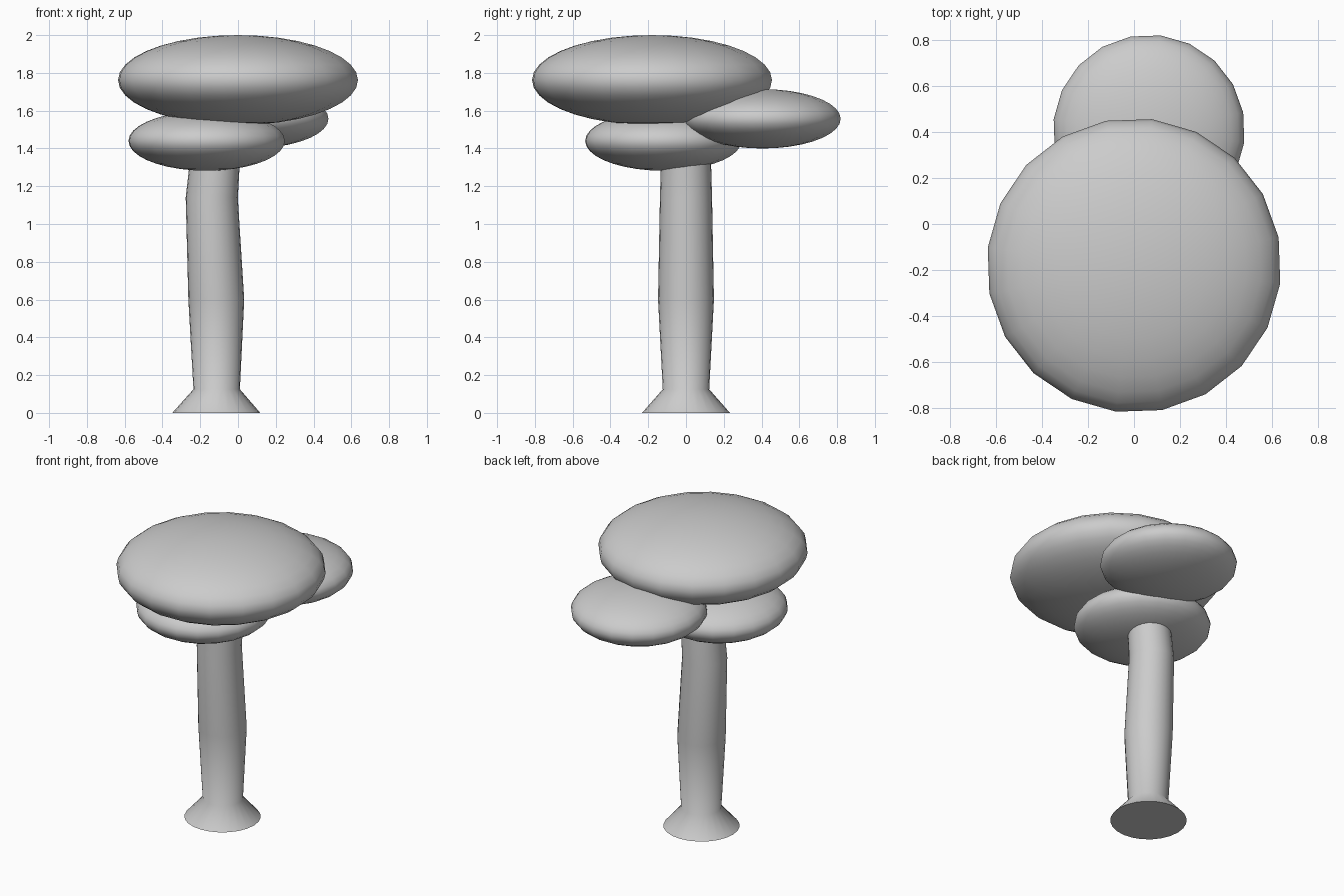
import bpy, bmesh
from math import cos, sin, pi, radians

if "Cube" in bpy.data.objects:
    bpy.data.objects.remove(bpy.data.objects["Cube"])


def smooth(obj):
    bpy.ops.object.select_all(action='DESELECT')
    obj.select_set(True)
    bpy.context.view_layer.objects.active = obj
    bpy.ops.object.shade_smooth_by_angle(angle=radians(60))


def canopy(name, center, radius, half_height):
    """Flattened, slightly turned foliage ellipsoid."""
    bpy.ops.mesh.primitive_uv_sphere_add(segments=20, ring_count=18, location=center,
                                         rotation=(0, 0, radians(11)))
    obj = bpy.context.object
    obj.name = name
    obj.scale = (radius, radius, half_height)
    bpy.ops.object.transform_apply(location=False, rotation=True, scale=True)
    smooth(obj)


def loft_trunk(name, sections, sides=24):
    """Bridge circular sections given as (centre x, z, radius)."""
    bm = bmesh.new()
    rings = []
    for cx, z, r in sections:
        rings.append([bm.verts.new((cx + r * cos(2 * pi * i / sides),
                                    r * sin(2 * pi * i / sides), z))
                      for i in range(sides)])
    for a, b in zip(rings, rings[1:]):
        for i in range(sides):
            j = (i + 1) % sides
            bm.faces.new((a[i], a[j], b[j], b[i]))
    bm.faces.new(rings[0][::-1])
    bm.faces.new(rings[-1])
    mesh = bpy.data.meshes.new(name)
    bm.to_mesh(mesh)
    bm.free()
    obj = bpy.data.objects.new(name, mesh)
    bpy.context.collection.objects.link(obj)
    smooth(obj)


# Trunk with flared foot and gentle bend
loft_trunk("trunk", [(-0.115, 0.0, 0.233), (-0.113, 0.125, 0.123), (-0.115, 0.6, 0.148),
                     (-0.139, 1.14, 0.138), (-0.115, 1.42, 0.130)])

# Three foliage pads
canopy("top_canopy", (0, -0.18, 1.762), 0.64, 0.238)
canopy("back_canopy", (0.065, 0.405, 1.557), 0.417, 0.157)
canopy("lower_canopy", (-0.166, -0.12, 1.44), 0.417, 0.158)
